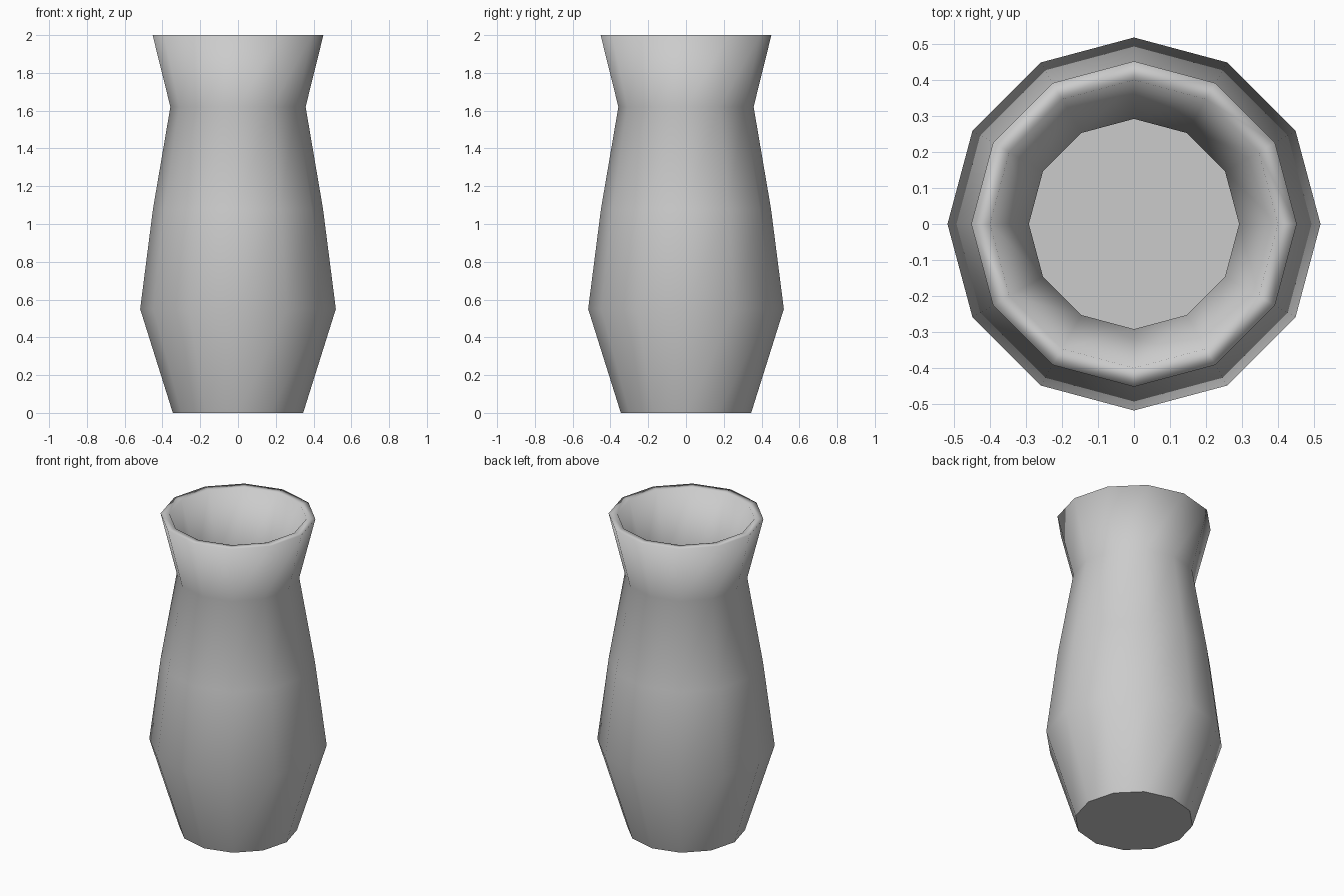
import bpy, bmesh, math

cube = bpy.data.objects.get("Cube")
if cube:
    bpy.data.objects.remove(cube, do_unlink=True)

SIDES = 12

# Plain pale grey clay
clay = bpy.data.materials.new("pale_grey_clay")
clay.use_nodes = True
colour = (0.6, 0.6, 0.6, 1)
clay.diffuse_color = colour
clay.node_tree.nodes["Principled BSDF"].inputs["Base Color"].default_value = colour

# Wall profile (radius, height): up the outside, over the lip, down the inside
profile = [(0.345, 0), (0.518, 0.55), (0.45, 1.08), (0.358, 1.62), (0.452, 2),
           (0.40, 2), (0.292, 1.62), (0.385, 1.08), (0.45, 0.56), (0.30, 0.06)]

bm = bmesh.new()


def ring(radius, height):
    """One twelve-sided loop of vertices."""
    steps = [math.tau * i / SIDES for i in range(SIDES)]
    return [bm.verts.new((radius * math.cos(a), radius * math.sin(a), height)) for a in steps]


# Smooth walls
rings = [ring(r, z) for r, z in profile]
for low, high in zip(rings, rings[1:]):
    for i in range(SIDES):
        j = (i + 1) % SIDES
        bm.faces.new((low[i], low[j], high[j], high[i])).smooth = True

# Flat underside and inner floor
bm.faces.new(rings[0][::-1]).smooth = False
bm.faces.new(rings[-1]).smooth = False
bmesh.ops.recalc_face_normals(bm, faces=bm.faces)

mesh = bpy.data.meshes.new("vase")
bm.to_mesh(mesh)
bm.free()
mesh.materials.append(clay)
vase = bpy.data.objects.new("vase", mesh)
bpy.context.collection.objects.link(vase)
